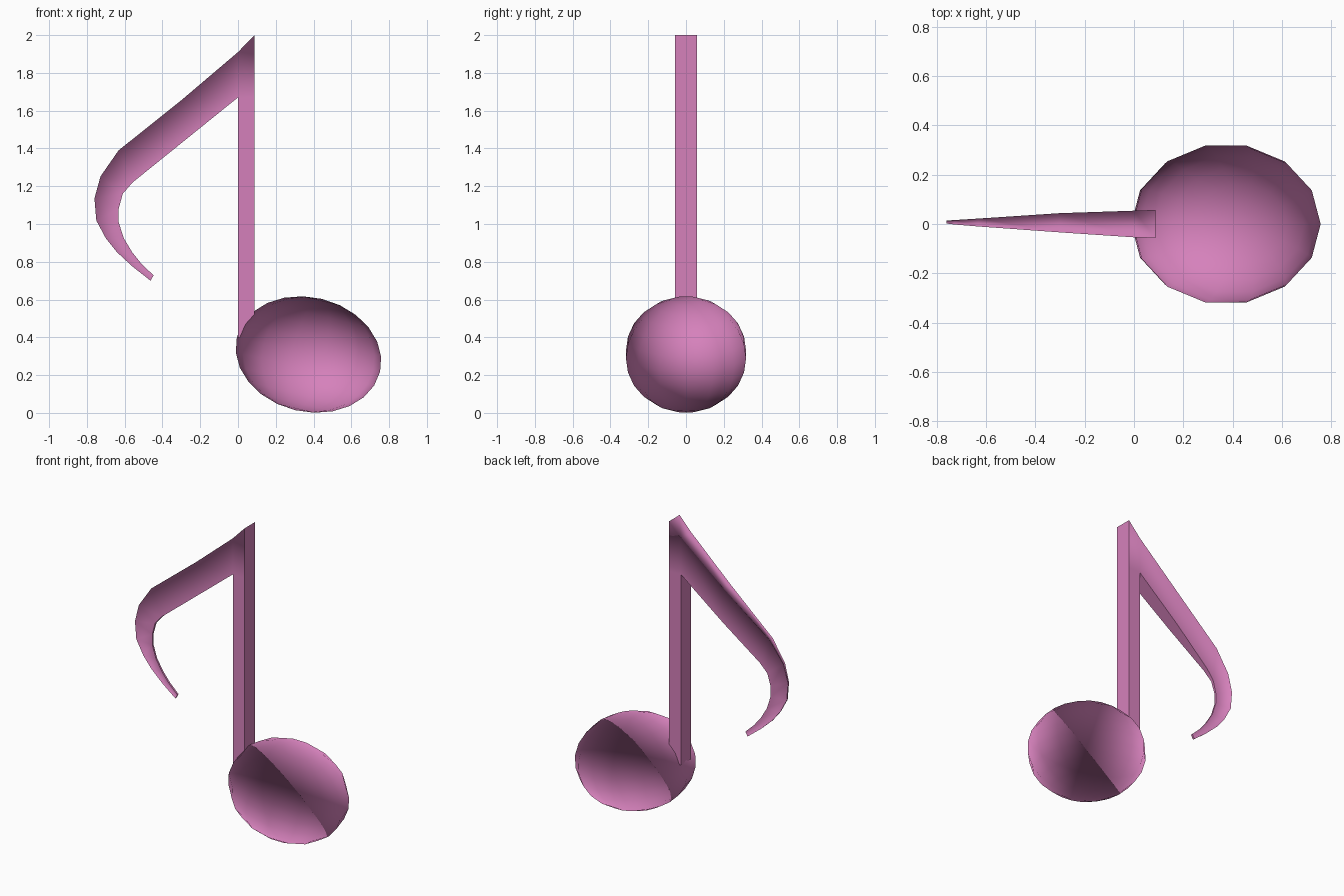
import bpy, bmesh, math
from mathutils import Matrix, Vector

cube = bpy.data.objects.get("Cube")
if cube:
    bpy.data.objects.remove(cube, do_unlink=True)

# Single pink material
PINK = (0.67, 0.22, 0.50, 1.0)
pink = bpy.data.materials.new("pink")
pink.use_nodes = True
pink.diffuse_color = PINK
pink.node_tree.nodes["Principled BSDF"].inputs["Base Color"].default_value = PINK


def finish(bm, name, soft_edges=()):
    """Smooth the mesh except at sharp corners, with shading normals mirrored in y."""
    bmesh.ops.recalc_face_normals(bm, faces=bm.faces[:])
    for edge in bm.edges:
        edge.smooth = edge in soft_edges or edge.calc_face_angle(0) < math.radians(35)
    mesh = bpy.data.meshes.new(name)
    bm.to_mesh(mesh)
    bm.free()
    mesh.materials.append(pink)
    mesh.shade_smooth()
    normals = [n.vector.copy() for n in mesh.corner_normals]
    mesh.normals_split_custom_set([Vector((n.x, -n.y, n.z)) for n in normals])
    obj = bpy.data.objects.new(name, mesh)
    bpy.context.collection.objects.link(obj)


def loft(name, sections, soft_outer=False):
    """Skin a row of (outer, inner, half thickness, y offset) sections."""
    bm = bmesh.new()
    rings, soft = [], set()
    for outer, inner, half, mid in sections:
        rings.append([bm.verts.new((x, mid + side, z)) for (x, z), side in
                      ((outer, -half), (outer, half), (inner, half), (inner, -half))])
    for a, b in zip(rings, rings[1:]):
        for i in range(4):
            j = (i + 1) % 4
            bm.faces.new((a[i], a[j], b[j], b[i]))
        if soft_outer:
            soft.update(bm.edges.get((a[i], b[i])) for i in (0, 1))
    bm.faces.new(rings[0])
    bm.faces.new(rings[-1])
    finish(bm, name, soft)


# Note head: tilted ellipsoid
bm = bmesh.new()
bmesh.ops.create_uvsphere(bm, u_segments=14, v_segments=12, radius=1)
bm.transform(Matrix.Translation((0.373, 0, 0.309))
             @ Matrix.Rotation(math.radians(13.5), 4, 'Y')
             @ Matrix.Diagonal((0.39, 0.326, 0.303, 1))
             @ Matrix.Rotation(math.pi / 2, 4, 'Z'))
finish(bm, "note_head")

# Stem: straight bar from the head up to the flag
loft("stem", [((0, 1.67), (0, 0.40), 0.054, 0),
              ((0.087, 1.67), (0.087, 0.40), 0.057, 0)])

# Flag: slanted stem top running into a tapering hook, soft along its outer edge
loft("flag", [((0.087, 2.0), (0.087, 1.67), 0.057, 0),
              ((0, 1.91), (0, 1.67), 0.054, 0),
              ((-0.30, 1.655), (-0.30, 1.428), 0.039, 0.005),
              ((-0.632, 1.39), (-0.558, 1.22), 0.016, 0.006),
              ((-0.728, 1.252), (-0.61, 1.16), 0.009, 0.007),
              ((-0.76, 1.135), (-0.632, 1.08), 0.006, 0.008),
              ((-0.75, 1.018), (-0.632, 1.01), 0.006, 0.008),
              ((-0.70, 0.925), (-0.605, 0.925), 0.006, 0.008),
              ((-0.64, 0.85), (-0.56, 0.85), 0.006, 0.008),
              ((-0.56, 0.776), (-0.51, 0.788), 0.006, 0.008),
              ((-0.463, 0.70), (-0.447, 0.728), 0.006, 0.008)], soft_outer=True)
